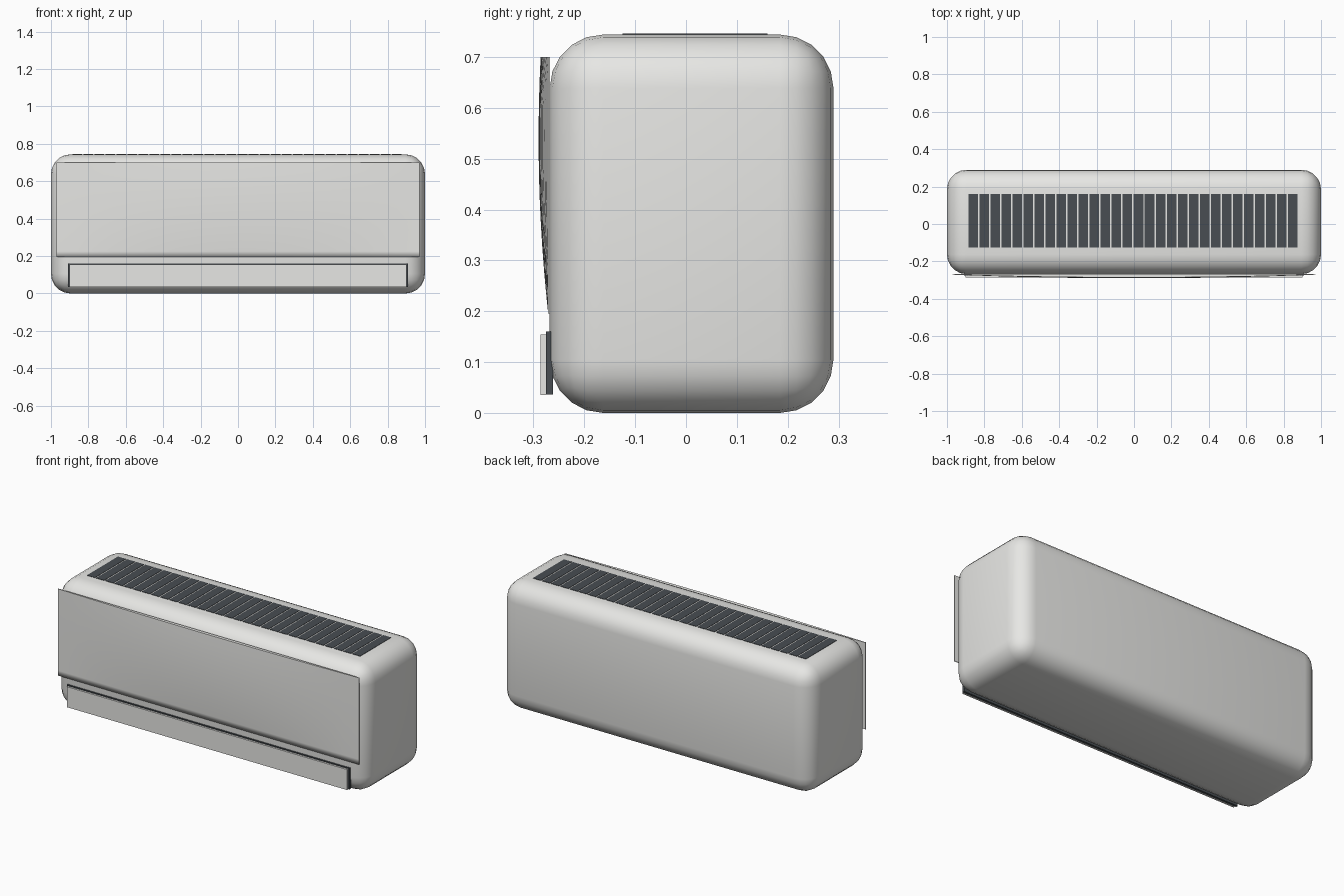
import bpy, bmesh, math

if "Cube" in bpy.data.objects:
    bpy.data.objects.remove(bpy.data.objects["Cube"])


def material(name, rgb):
    m = bpy.data.materials.new(name)
    m.diffuse_color = (*rgb, 1)
    m.use_nodes = True
    m.node_tree.nodes["Principled BSDF"].inputs["Base Color"].default_value = m.diffuse_color
    return m


WHITE = material("warm_white", (0.8, 0.8, 0.78))
DARK = material("dark_grey", (0.065, 0.075, 0.085))


def finish(bm, name, mat):
    bmesh.ops.recalc_face_normals(bm, faces=bm.faces)
    me = bpy.data.meshes.new(name)
    bm.to_mesh(me)
    bm.free()
    me.materials.append(mat)
    ob = bpy.data.objects.new(name, me)
    bpy.context.collection.objects.link(ob)
    return ob


def add_box(bm, lo, hi):
    verts = bmesh.ops.create_cube(bm, size=1)["verts"]
    for v in verts:
        for i in range(3):
            v.co[i] = lo[i] if v.co[i] < 0 else hi[i]


def box(name, lo, hi, mat):
    bm = bmesh.new()
    add_box(bm, lo, hi)
    return finish(bm, name, mat)


# Rounded casing
bm = bmesh.new()
add_box(bm, (-1, -0.268, 0), (1, 0.29, 0.744))
bmesh.ops.bevel(bm, geom=bm.edges[:], offset=0.105, segments=5,
                profile=0.5, affect='EDGES')
casing = finish(bm, "casing", WHITE)
bpy.context.view_layer.objects.active = casing
casing.select_set(True)
bpy.ops.object.shade_smooth_by_angle(angle=math.radians(40))
casing.select_set(False)

# Gently bulging front panel with a soft lower edge
W, Z0, Z1, BACK = 0.97, 0.195, 0.70, -0.267
xs = [W * (i / 10 - 1) for i in range(21)]
zs = [Z0, Z0 + 0.03] + [Z0 + 0.03 + (Z1 - Z0 - 0.03) * j / 10 for j in range(1, 11)]


def bulge(x, z):
    across = 1 - (x / W) ** 2
    up = 1 - ((z - 0.54) / (0.54 - Z0)) ** 2
    return -0.271 - 0.019 * across * up


bm = bmesh.new()
front = [[bm.verts.new((x, bulge(x, z), z)) for x in xs] for z in zs]
back = [[bm.verts.new((x, BACK, z)) for x in xs] for z in zs]
for grid in (front, back):
    for j in range(len(zs) - 1):
        for i in range(len(xs) - 1):
            f = bm.faces.new((grid[j][i], grid[j][i + 1],
                              grid[j + 1][i + 1], grid[j + 1][i]))
            f.smooth = grid is front
for i in range(len(xs) - 1):
    for j in (0, -1):
        f = bm.faces.new((front[j][i], front[j][i + 1], back[j][i + 1], back[j][i]))
        f.smooth = j == 0
for j in range(len(zs) - 1):
    for i in (0, -1):
        bm.faces.new((front[j][i], front[j + 1][i], back[j + 1][i], back[j][i]))
finish(bm, "front_panel", WHITE)

# Air outlet and the flap over it
box("air_outlet", (-0.91, -0.275, 0.036), (0.91, -0.262, 0.16), DARK)
box("outlet_flap", (-0.902, -0.286, 0.035), (0.902, -0.275, 0.154), WHITE)

# Row of dark intake slots on the top
bm = bmesh.new()
COUNT, LEFT, PITCH = 30, -0.885, 0.0589
for i in range(COUNT):
    x = LEFT + i * PITCH
    add_box(bm, (x, -0.125, 0.740), (x + 0.051, 0.16, 0.746))
finish(bm, "intake_slots", DARK)
